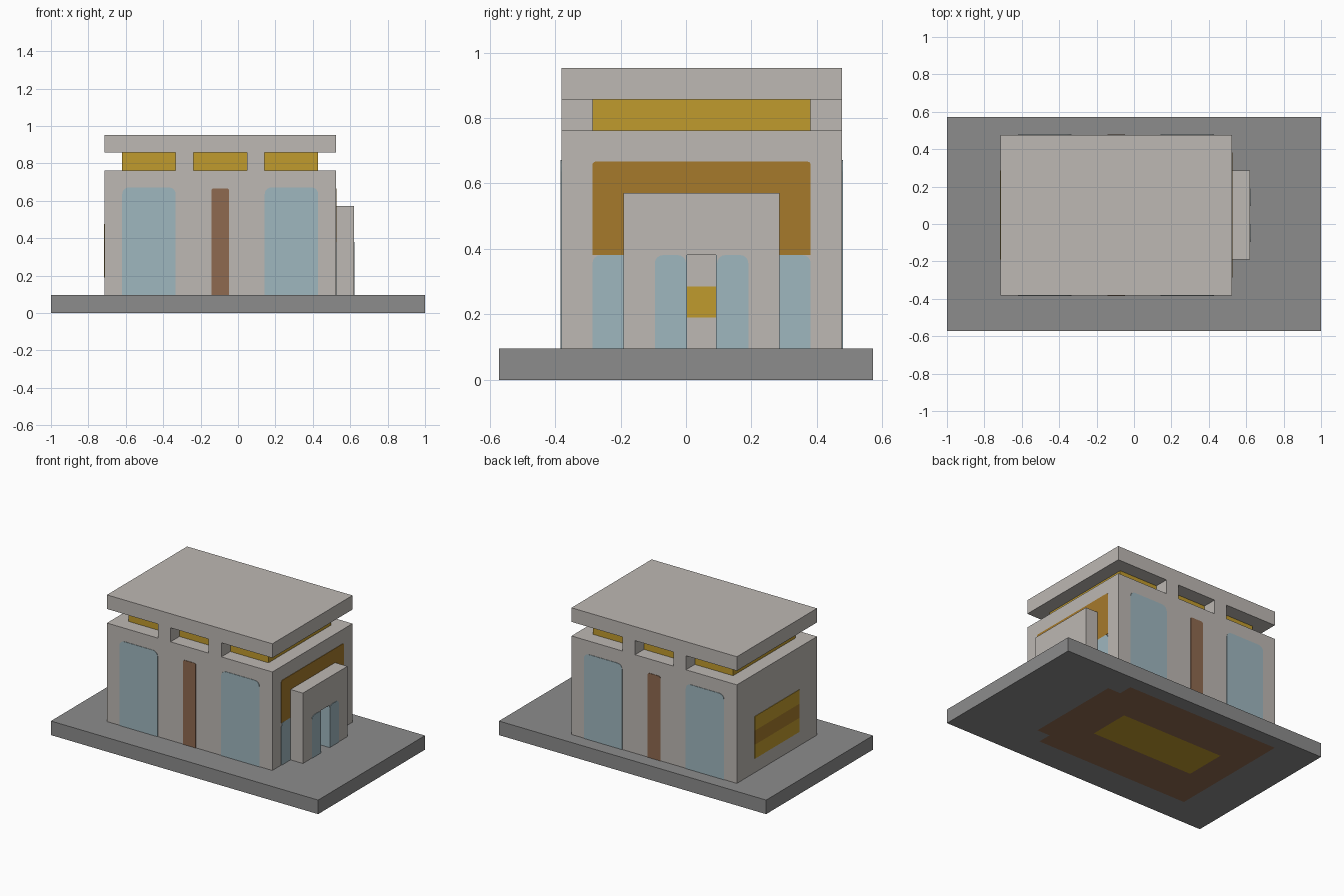
import bpy, bmesh, math
from mathutils import Vector

cube = bpy.data.objects.get("Cube")
if cube:
    bpy.data.objects.remove(cube, do_unlink=True)

U = 2 / 21  # building module: every part sits on this grid


def material(name, code):
    rgb = [int(code[i:i + 2], 16) / 255 for i in (0, 2, 4)]
    lin = [c / 12.92 if c <= 0.04045 else ((c + 0.055) / 1.055) ** 2.4 for c in rgb]
    m = bpy.data.materials.new(name)
    m.use_nodes = True
    m.diffuse_color = (*lin, 1)
    m.node_tree.nodes["Principled BSDF"].inputs["Base Color"].default_value = (*lin, 1)
    return m


WALL = material("pale stone", "bdb8b3")
BASE = material("grey paving", "8c8c8c")
GOLD = material("gold", "c09b2d")
OCHRE = material("ochre", "a67a2b")
GLASS = material("pale blue glass", "9fb7bf")
BROWN = material("brown wood", "8f6a50")


def finish(name, bm, *mats):
    bmesh.ops.recalc_face_normals(bm, faces=bm.faces)
    mesh = bpy.data.meshes.new(name)
    bm.to_mesh(mesh)
    bm.free()
    for m in mats:
        mesh.materials.append(m)
    obj = bpy.data.objects.new(name, mesh)
    bpy.context.collection.objects.link(obj)
    return obj


def box_mesh(lo, hi):
    bm = bmesh.new()
    bmesh.ops.create_cube(bm, size=1)
    for v in bm.verts:
        v.co = Vector([a + (b - a) * (c + 0.5) for a, b, c in zip(lo, hi, v.co)])
    return bm


def box(name, lo, hi, mat):
    return finish(name, box_mesh(lo, hi), mat)


def slab(name, points, place, normal, depth, mat):
    """Extrude an upright outline; place maps (u, z) onto the wall."""
    bm = bmesh.new()
    face = bm.faces.new([bm.verts.new(place(u, z)) for u, z in points])
    out = bmesh.ops.extrude_face_region(bm, geom=[face])["geom"]
    moved = [g for g in out if isinstance(g, bmesh.types.BMVert)]
    bmesh.ops.translate(bm, verts=moved, vec=Vector(normal) * depth)
    return finish(name, bm, mat)


def panel_outline(u0, u1, z0, z1, r=0):
    pts = [(u0, z0), (u1, z0)]
    if not r:
        return pts + [(u1, z1), (u0, z1)]
    for cx, start in ((u1 - r, 0), (u0 + r, 90)):
        for k in range(5):
            a = math.radians(start + k * 22.5)
            pts.append((cx + r * math.cos(a), z1 - r + r * math.sin(a)))
    return pts


def panel(name, axis, at, side, span, mat, r=0):
    """Thin painted plate on a wall that faces side along axis."""
    if axis == "x":
        place, normal = (lambda u, z: (at, u, z)), (side, 0, 0)
    else:
        place, normal = (lambda u, z: (u, at, z)), (0, side, 0)
    return slab(name, panel_outline(*span, r), place, normal, 0.003, mat)


# Main levels and wall planes
L, R, F, B = -7.5 * U, 5.5 * U, -4 * U, 5 * U
FLOOR, LEDGE, EAVES, TOP = U, 8 * U, 9 * U, 10 * U

# Paved base, with the floor plan coloured on its underside
bm = box_mesh((-1, -6 * U, 0), (1, 6 * U, FLOOR))
cuts = [((c * U, 0, 0), (1, 0, 0)) for c in (-7.5, -5.5, 2.5, 4.5, 5.5)]
cuts += [((0, c * U, 0), (0, 1, 0)) for c in (-4, -3, -1, 2, 4, 5)]
for co, no in cuts:
    bmesh.ops.bisect_plane(bm, geom=bm.verts[:] + bm.edges[:] + bm.faces[:],
                           plane_co=co, plane_no=no)
bm.normal_update()
for f in bm.faces:
    if f.normal.z < -0.5:
        x, y, _ = f.calc_center_median() / U
        hall = -7.5 < x < 4.5 and -4 < y < 5
        end = 4.5 < x < 5.5 and -3 < y < 4
        if -5.5 < x < 2.5 and -1 < y < 2:
            f.material_index = 2
        elif hall or end:
            f.material_index = 1
finish("paved_base", bm, BASE, BROWN, GOLD)

# Walls, golden clerestory and flat roof
box("main_walls", (L, F, FLOOR), (R, B, LEDGE), WALL)
box("clerestory", (L + U, F + U, LEDGE), (R - U, B - U, EAVES), GOLD)
box("roof_slab", (L, F, EAVES), (R, B, TOP), WALL)

# Short piers carrying the roof, front and back
for label, y in (("front", F), ("back", B - U)):
    for i, x in enumerate((-3.5 * U, 0.5 * U)):
        box(f"{label}_pier_{i + 1}", (x, y, LEDGE), (x + U, y + U, EAVES), WALL)

# Tall windows and timber strip on both long walls
for label, y, side in (("front", F, -1), ("back", B, 1)):
    for i, x in enumerate((-6.5 * U, 1.5 * U)):
        panel(f"{label}_window_{i + 1}", "y", y, side,
              (x, x + 3 * U, FLOOR, 7.05 * U), GLASS, 0.035)
    panel(f"{label}_timber_strip", "y", y, side,
          (-1.5 * U, -0.5 * U, FLOOR, 7 * U), BROWN, 0.012)

# Entrance wall: ochre band above two narrow windows
panel("entrance_band", "x", R, 1, (-3 * U, 4 * U, 4 * U, 7 * U), OCHRE, 0.01)
for i, y in enumerate((-3 * U, 2.5 * U)):
    panel(f"entrance_window_{i + 1}", "x", R, 1,
          (y, y + 1.5 * U, FLOOR, 4 * U), GLASS, 0.025)

# Porch block with an open doorway
porch = [(-2, 1), (0, 1), (0, 4), (1, 4), (1, 1), (3, 1), (3, 6), (-2, 6)]
slab("porch", [(y * U, z * U) for y, z in porch],
     lambda u, z: (R, u, z), (1, 0, 0), U, WALL)
for i, y in enumerate((-U, U)):
    panel(f"porch_window_{i + 1}", "x", R + U, 1,
          (y, y + U, FLOOR, 4 * U), GLASS, 0.025)
for i, (y, side) in enumerate(((0, 1), (U, -1))):
    panel(f"doorway_reveal_{i + 1}", "y", y, side, (R, R + U, FLOOR, 4 * U), GLASS)
panel("door_band", "x", R, 1, (0, U, 2 * U, 3 * U), GOLD)

# Striped panel on the far end wall
for i, mat in enumerate((GOLD, OCHRE, GOLD)):
    panel(f"end_stripe_{i + 1}", "x", L, -1,
          (-2 * U, 3 * U, (2 + i) * U, (3 + i) * U), mat)
